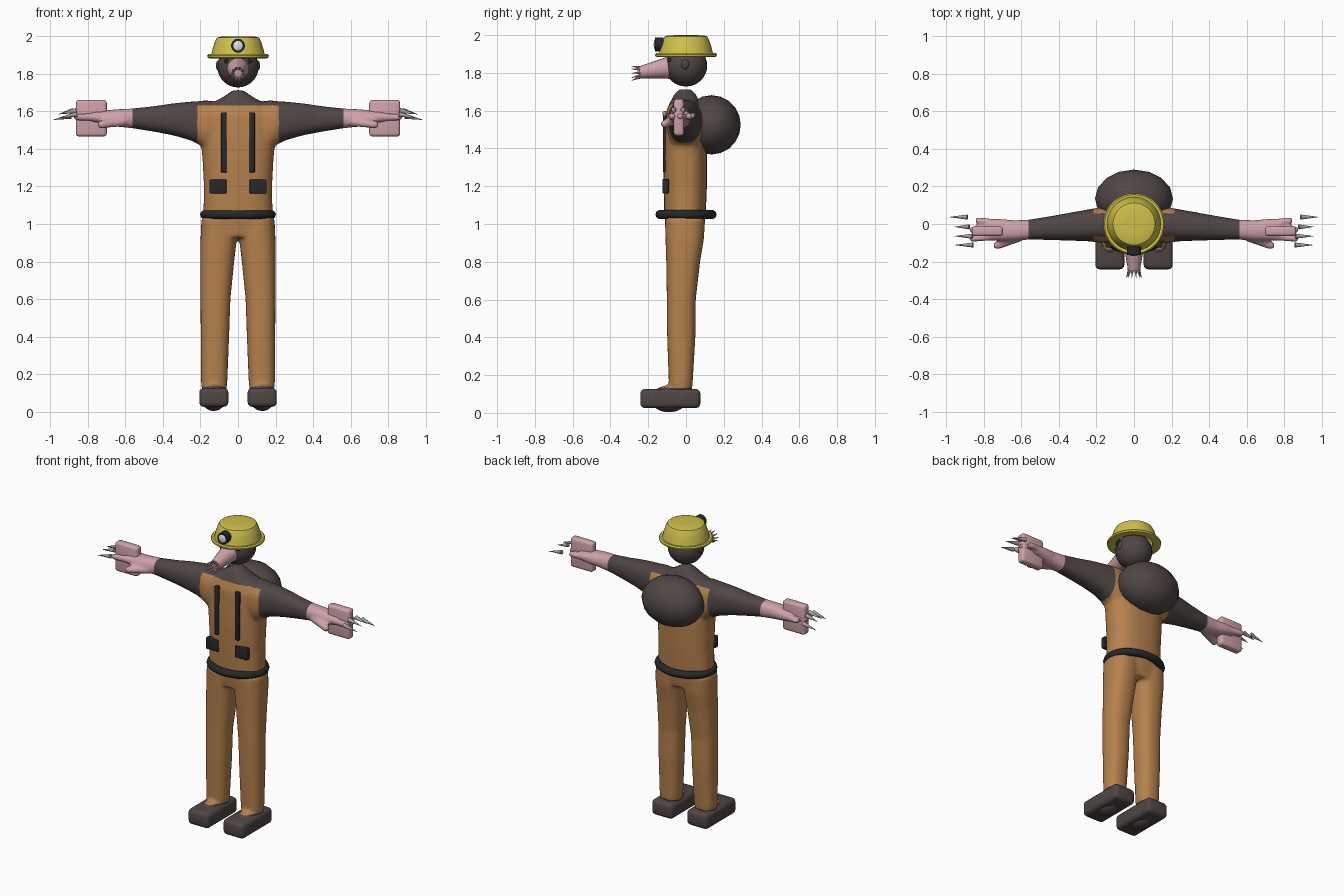
import bpy, bmesh, math
from mathutils import Vector, Matrix

cube = bpy.data.objects.get("Cube")
if cube:
    bpy.data.objects.remove(cube, do_unlink=True)


def material(name, r, g, b):
    m = bpy.data.materials.new(name)
    m.use_nodes = True
    m.diffuse_color = (r, g, b, 1)
    m.node_tree.nodes["Principled BSDF"].inputs["Base Color"].default_value = (r, g, b, 1)
    return m


SUIT = material("suit orange", 0.47, 0.22, 0.075)
FUR = material("fur brown", 0.08, 0.062, 0.06)
SKIN = material("skin pink", 0.62, 0.36, 0.39)
YELLOW = material("helmet yellow", 0.62, 0.53, 0.07)
BLACK = material("strap black", 0.02, 0.021, 0.023)
CLAW = material("claw grey", 0.38, 0.37, 0.35)
LENS = material("lamp white", 0.8, 0.82, 0.85)


def finish(name, bm, *mats, smooth=True):
    bmesh.ops.recalc_face_normals(bm, faces=bm.faces)
    me = bpy.data.meshes.new(name)
    bm.to_mesh(me)
    bm.free()
    ob = bpy.data.objects.new(name, me)
    bpy.context.collection.objects.link(ob)
    for m in mats:
        me.materials.append(m)
    if smooth:
        bpy.ops.object.select_all(action='DESELECT')
        ob.select_set(True)
        bpy.context.view_layer.objects.active = ob
        bpy.ops.object.shade_smooth_by_angle(angle=math.radians(40))
    return ob


def ball(bm, centre, radii, seg=20):
    mat = Matrix.Translation(centre) @ Matrix.Diagonal((*radii, 1))
    bmesh.ops.create_uvsphere(bm, u_segments=seg, v_segments=seg // 2 + 2, radius=1, matrix=mat)


def cone(bm, a, b, r1, r2, seg=16):
    a, b = Vector(a), Vector(b)
    mat = Matrix.Translation((a + b) / 2) @ (b - a).to_track_quat('Z', 'Y').to_matrix().to_4x4()
    bmesh.ops.create_cone(bm, cap_ends=True, segments=seg, radius1=r1, radius2=r2,
                          depth=(b - a).length, matrix=mat)


def box(name, centre, size, bevel, mat):
    bm = bmesh.new()
    bmesh.ops.create_cube(bm, size=1, matrix=Matrix.Translation(centre) @ Matrix.Diagonal((*size, 1)))
    bmesh.ops.bevel(bm, geom=bm.edges[:], offset=bevel, segments=3, profile=0.5, affect='EDGES')
    return finish(name, bm, mat)


def loft(bm, stations, place, power=0.85, seg=24):
    """Skin closed rings; each station is (along, u, v, half_u, half_v)."""
    rings = []
    for s, u, v, hu, hv in stations:
        ring = []
        for i in range(seg):
            c, d = math.cos(math.tau * i / seg), math.sin(math.tau * i / seg)
            pu = u + hu * math.copysign(abs(c) ** power, c)
            pv = v + hv * math.copysign(abs(d) ** power, d)
            ring.append(bm.verts.new(place(s, pu, pv)))
        rings.append(ring)
    for a, b in zip(rings, rings[1:]):
        for i in range(seg):
            j = (i + 1) % seg
            bm.faces.new((a[i], a[j], b[j], b[i]))
    bm.faces.new(rings[0][::-1])
    bm.faces.new(rings[-1])
    bmesh.ops.recalc_face_normals(bm, faces=bm.faces)


# Body: overlapping limbs fused into one skin
bm = bmesh.new()
torso = [(0.93, 0, -0.005, 0.17, 0.095), (1.05, 0, -0.005, 0.185, 0.11),
         (1.2, 0, -0.004, 0.182, 0.115), (1.35, 0, -0.004, 0.19, 0.116),
         (1.45, 0, -0.004, 0.2, 0.113), (1.58, 0, -0.005, 0.2, 0.105),
         (1.635, 0, -0.005, 0.18, 0.085), (1.66, 0, -0.005, 0.11, 0.07),
         (1.69, 0, -0.005, 0.06, 0.055), (1.713, 0, -0.005, 0.028, 0.03)]
loft(bm, torso, lambda s, u, v: (u, v, s))
leg = [(0.08, 0.127, -0.03, 0.06, 0.055), (0.15, 0.127, -0.028, 0.07, 0.063),
       (0.4, 0.123, -0.025, 0.076, 0.075), (0.6, 0.12, -0.025, 0.08, 0.077),
       (0.8, 0.11, -0.015, 0.09, 0.09), (0.92, 0.103, -0.007, 0.097, 0.102),
       (1.03, 0.1, -0.005, 0.095, 0.107)]
arm = [(0.05, -0.005, 1.54, 0.08, 0.1), (0.17, -0.005, 1.525, 0.095, 0.135),
       (0.21, -0.006, 1.54, 0.09, 0.115), (0.26, -0.008, 1.55, 0.083, 0.102),
       (0.35, -0.015, 1.558, 0.074, 0.085), (0.45, -0.022, 1.56, 0.063, 0.068),
       (0.56, -0.03, 1.563, 0.053, 0.053), (0.64, -0.035, 1.565, 0.055, 0.047),
       (0.72, -0.03, 1.568, 0.058, 0.037), (0.78, -0.03, 1.57, 0.06, 0.028)]
for side in (1, -1):
    loft(bm, leg, lambda s, u, v: (side * u, v, s))
    loft(bm, arm, lambda s, u, v: (side * s, u, v))
    ball(bm, (side * 0.13, -0.09, 0.074), (0.068, 0.1, 0.072))
    # thumb and fingers
    for a, b, r in (((0.61, -0.07, 1.545), (0.73, -0.115, 1.53), 0.022),
                    ((0.73, 0.005, 1.57), (0.83, 0.018, 1.57), 0.019),
                    ((0.73, -0.03, 1.57), (0.86, -0.03, 1.57), 0.019),
                    ((0.73, -0.065, 1.57), (0.86, -0.078, 1.57), 0.019)):
        a, b = [(side * p[0], p[1], p[2]) for p in (a, b)]
        cone(bm, a, b, r * 1.15, r, 12)
        ball(bm, b, (r, r, r), 12)
raw = finish("body_raw", bm, smooth=False)
remesh = raw.modifiers.new("Fuse", 'REMESH')
remesh.mode = 'VOXEL'
remesh.voxel_size = 0.0105
relax = raw.modifiers.new("Relax", 'SMOOTH')
relax.factor, relax.iterations = 0.5, 5
dg = bpy.context.evaluated_depsgraph_get()
fused = bpy.data.meshes.new_from_object(raw.evaluated_get(dg))
bpy.data.objects.remove(raw, do_unlink=True)
bm = bmesh.new()
bm.from_mesh(fused)
for f in bm.faces:
    c = f.calc_center_median()
    x = abs(c.x)
    if x > 0.565:
        f.material_index = 2
    elif c.z < 0.135 or c.z > 1.632 or (x > 0.218 and c.z > 1.3):
        f.material_index = 1
    else:
        f.material_index = 0
finish("body", bm, SUIT, FUR, SKIN)

# Back hump
bm = bmesh.new()
ball(bm, (0, 0.135, 1.525), (0.208, 0.155, 0.157), 16)
finish("back_hump", bm, FUR)

# Belt
bm = bmesh.new()
belt = []
for i in range(40):
    t = math.tau * i / 40
    out = Vector((math.cos(t), math.sin(t), 0))
    mid = Vector((0.178 * out.x, 0.138 * out.y, 1.05))
    belt.append([bm.verts.new(mid + 0.024 * (math.cos(a) * out + math.sin(a) * Vector((0, 0, 1))))
                 for a in (math.tau * k / 10 for k in range(10))])
for i in range(40):
    for k in range(10):
        p, q, n = belt[i], belt[(i + 1) % 40], (k + 1) % 10
        bm.faces.new((p[k], q[k], q[n], p[n]))
finish("belt", bm, BLACK)

# Paired gear, feet, hands and claws
for side, label in ((1, "left"), (-1, "right")):
    box(label + "_strap", (side * 0.075, -0.111, 1.435), (0.03, 0.024, 0.32), 0.005, BLACK)
    box(label + "_pocket", (side * 0.107, -0.108, 1.2), (0.09, 0.034, 0.075), 0.005, BLACK)
    box(label + "_shoe", (side * 0.129, -0.083, 0.076), (0.155, 0.318, 0.102), 0.025, FUR)
    box(label + "_hand_pad", (side * 0.782, -0.038, 1.564), (0.165, 0.054, 0.195), 0.016, SKIN)
    bm = bmesh.new()
    for y, base, tip, z in ((0.037, 0.888, 0.985, 1.575), (-0.015, 0.878, 0.957, 1.605),
                            (-0.065, 0.862, 0.957, 1.605), (-0.112, 0.858, 0.957, 1.585)):
        cone(bm, (side * base, y, z), (side * tip, y, z - 0.02), 0.014, 0.0005, 10)
    finish(label + "_claws", bm, CLAW)
    bm = bmesh.new()
    ball(bm, (side * 0.106, -0.004, 1.845), (0.012, 0.02, 0.027), 14)
    finish(label + "_ear", bm, FUR)
    bm = bmesh.new()
    ball(bm, (side * 0.062, -0.086, 1.868), (0.012, 0.012, 0.012), 12)
    finish(label + "_eye", bm, BLACK)

# Head and snout with a ring of feelers
bm = bmesh.new()
ball(bm, (0, 0, 1.838), (0.11, 0.112, 0.11), 28)
finish("head", bm, FUR)
bm = bmesh.new()
cone(bm, (0, -0.085, 1.828), (0, -0.245, 1.802), 0.06, 0.032, 20)
finish("snout", bm, SKIN)
bm = bmesh.new()
for i in range(10):
    t = math.tau * i / 10
    dx, dz = math.cos(t), math.sin(t)
    cone(bm, (0.024 * dx, -0.235, 1.803 + 0.024 * dz),
         (0.04 * dx, -0.288, 1.798 + 0.04 * dz), 0.009, 0.001, 8)
finish("snout_feelers", bm, SKIN)

# Helmet: spun dome with a rolled brim
bm = bmesh.new()
profile = [(0.11, 1.89), (0.15, 1.883), (0.162, 1.887), (0.164, 1.897), (0.157, 1.905), (0.143, 1.903),
           (0.135, 1.935), (0.122, 1.975), (0.112, 1.993), (0.095, 1.998), (0.05, 2.0), (0, 2.0)]
verts = [bm.verts.new((r, 0, z)) for r, z in profile]
edges = [bm.edges.new(p) for p in zip(verts, verts[1:])]
bmesh.ops.spin(bm, geom=verts + edges, cent=(0, 0, 0), axis=(0, 0, 1),
               angle=math.tau, steps=36, use_duplicate=False)
bmesh.ops.remove_doubles(bm, verts=bm.verts, dist=0.0005)
finish("helmet", bm, YELLOW)

# Headlamp
bm = bmesh.new()
cone(bm, (0, -0.12, 1.95), (0, -0.165, 1.95), 0.037, 0.037, 20)
finish("lamp_housing", bm, BLACK)
bm = bmesh.new()
ball(bm, (0, -0.162, 1.95), (0.028, 0.009, 0.028), 20)
finish("lamp_lens", bm, LENS)
